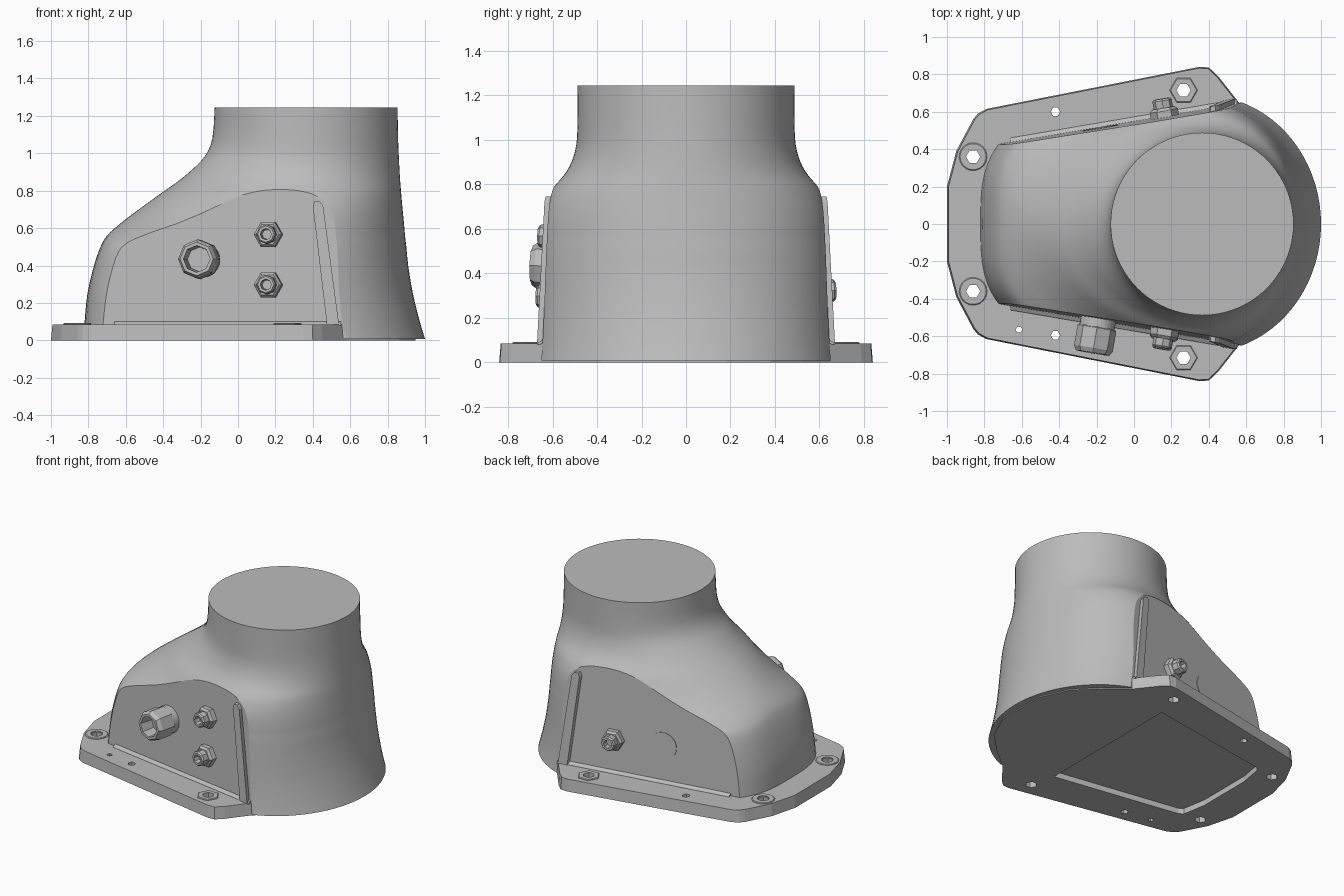
import bpy, bmesh, math
from mathutils import Vector

cube = bpy.data.objects.get("Cube")
if cube:
    bpy.data.objects.remove(cube, do_unlink=True)

GREY = (0.5, 0.5, 0.5, 1)
metal = bpy.data.materials.new("cast_grey")
metal.use_nodes = True
metal.diffuse_color = GREY
metal.node_tree.nodes["Principled BSDF"].inputs["Base Color"].default_value = GREY


def finish(name, bm, smooth=True, flat_faces=()):
    """Turn a bmesh into an object, smooth except over sharp edges."""
    bmesh.ops.recalc_face_normals(bm, faces=bm.faces)
    for f in bm.faces:
        f.smooth = smooth
    for e in bm.edges:
        e.smooth = e.calc_face_angle(0) < math.radians(35)
    for f in flat_faces:
        for e in f.edges:
            e.smooth = False
    mesh = bpy.data.meshes.new(name)
    bm.to_mesh(mesh)
    bm.free()
    obj = bpy.data.objects.new(name, mesh)
    obj.data.materials.append(metal)
    bpy.context.collection.objects.link(obj)
    return obj


def skin(bm, rings, closed=False):
    """Bridge rings of points; cap the ends or close the loop."""
    loops = [[bm.verts.new(p) for p in ring] for ring in rings]
    pairs = list(zip(loops, loops[1:]))
    if closed:
        pairs.append((loops[-1], loops[0]))
    else:
        bm.faces.new(loops[0])
        bm.faces.new(loops[-1])
    for a, b in pairs:
        for i in range(len(a)):
            j = (i + 1) % len(a)
            bm.faces.new((a[i], a[j], b[j], b[i]))


def lathe(name, base, axis, profile, sides, closed=False, smooth=False):
    """Turn a (radius, height) profile round an axis."""
    turn = Vector(axis).to_track_quat("Z", "Y")
    angles = [math.tau * i / sides for i in range(sides)]
    bm = bmesh.new()
    skin(bm, [[Vector(base) + turn @ Vector((r * math.cos(a), r * math.sin(a), h))
               for a in angles] for r, h in profile], closed)
    return finish(name, bm, smooth)


def prism(name, half, z0, z1, top_scale=1):
    """Upright slab from half an outline mirrored over y."""
    outline = half + [(x, -y) for x, y in reversed(half)]
    bm = bmesh.new()
    skin(bm, [[(x * s, y * s, z) for x, y in outline]
              for z, s in ((z0, 1), (z1, top_scale))])
    return finish(name, bm, False)


def cut(obj, cutter):
    mod = obj.modifiers.new("cut", "BOOLEAN")
    mod.operation, mod.solver, mod.object = "DIFFERENCE", "EXACT", cutter
    bpy.context.view_layer.objects.active = obj
    bpy.ops.object.modifier_apply(modifier=mod.name)
    bpy.data.objects.remove(cutter, do_unlink=True)


# Flat side walls: slope along x and draft along z
SLOPE, DRAFT = 0.17, 0.03


def wall(x, z, side):
    return Vector((x, side * (0.55 + SLOPE * x - DRAFT * (z - 0.09)), z))


def wall_normal(side):
    return Vector((-SLOPE, side, DRAFT)).normalized()


# Housing levels: height, left edge, right edge, half width, squareness of left end
LEVELS = [
    (0.008, -0.825, 1.0, 0.69, 3.1), (0.1, -0.82, 0.972, 0.68, 3.1),
    (0.25, -0.805, 0.935, 0.67, 3.1), (0.4, -0.77, 0.91, 0.665, 3.1),
    (0.5, -0.735, 0.9, 0.66, 3), (0.56, -0.7, 0.893, 0.655, 2.5),
    (0.62, -0.635, 0.888, 0.65, 2.1), (0.7, -0.53, 0.88, 0.635, 1.9),
    (0.78, -0.42, 0.873, 0.6, 1.9), (0.84, -0.335, 0.868, 0.55, 1.95),
    (0.9, -0.26, 0.864, 0.515, 2), (0.98, -0.18, 0.86, 0.493, 2),
    (1.08, -0.137, 0.856, 0.488, 2), (1.245, -0.125, 0.853, 0.488, 2),
]
CENTRE, STEPS, AROUND = 0.365, 3, 80


def smooth_levels():
    """Catmull-Rom interpolation between the levels."""
    last = len(LEVELS) - 1
    for i in range(last):
        quad = [LEVELS[min(max(k, 0), last)] for k in range(i - 1, i + 3)]
        for s in range(STEPS):
            t = s / STEPS
            yield [b + t / 2 * (c - a + t * (2 * a - 5 * b + 4 * c - d
                   + t * (3 * (b - c) + d - a))) for a, b, c, d in zip(*quad)]
    yield LEVELS[-1]


def section(z, left, right, width, power):
    pts = []
    for i in range(AROUND):
        a = math.tau * i / AROUND
        c, s = math.cos(a), math.sin(a)
        n, reach = (2, right - CENTRE) if c > 0 else (power, CENTRE - left)
        pts.append((CENTRE + math.copysign(abs(c) ** (2 / n), c) * reach,
                    math.copysign(abs(s) ** (2 / n), s) * width, z))
    return pts


# Housing: loft, then slice the flat walls
bm = bmesh.new()
skin(bm, [section(*lv) for lv in smooth_levels()])
flats = []
for side in (-1, 1):
    bmesh.ops.bisect_plane(bm, geom=bm.verts[:] + bm.edges[:] + bm.faces[:],
                           plane_co=wall(0, 0.09, side), plane_no=wall_normal(side),
                           clear_outer=True)
    rim = [e for e in bm.edges if e.is_boundary]
    flats += bmesh.ops.holes_fill(bm, edges=rim, sides=0)["faces"]
housing = finish("housing", bm, True, flats)

# Mounting flange
flange = prism("mounting_flange", [
    (-1, 0.2), (-0.95, 0.39), (-0.86, 0.56), (-0.835, 0.59), (-0.79, 0.615),
    (0.35, 0.84), (0.4, 0.837), (0.45, 0.79), (0.56, 0.65),
    (0.72, 0.52), (0.86, 0.38), (0.95, 0.18)], 0, 0.085, 0.992)

# Shallow pocket underneath
POCKET = [(-0.76, 0.2), (-0.73, 0.37), (-0.7, 0.39), (0.22, 0.54)]
for part in (housing, flange):
    cut(part, prism("pocket_cutter", POCKET, -0.1, 0.04))

# Bolt holes with low pads, and small pin holes
UP = (0, 0, 1)
for side in (-1, 1):
    for place, x, y, sides in (("rear", -0.86, 0.36, 20), ("front", 0.265, 0.715, 6)):
        cut(flange, lathe("hole_cutter", (x, side * y, 0), UP,
                          [(0.038, -0.1), (0.038, 0.2)], 6))
        lathe(f"{place}_bolt_pad", (x, side * y, 0.08), UP,
              [(0.038, 0), (0.075, 0), (0.075, 0.008), (0.07, 0.012), (0.038, 0.012)],
              sides if sides == 6 else 18, True)
for x, y, r in ((-0.42, 0.6, 0.025), (-0.42, -0.595, 0.025), (-0.615, -0.565, 0.018)):
    cut(flange, lathe("pin_cutter", (x, y, 0), UP, [(r, -0.1), (r, 0.2)], 6))

# Upright rib at the end of each flat wall
RIB = [(0.475, 0.085), (0.4, 0.72), (0.41, 0.745), (0.435, 0.745), (0.455, 0.72), (0.54, 0.085)]
for side, label in ((-1, "right"), (1, "left")):
    bm = bmesh.new()
    skin(bm, [[wall(x, z, side) + Vector((0, side * d, 0)) for x, z in RIB]
              for d in (-0.04, 0.028)])
    finish(f"{label}_rib", bm, False)

# Foot strip where each wall meets the flange
for side, label in ((-1, "right"), (1, "left")):
    bm = bmesh.new()
    skin(bm, [[wall(x, 0.08, side) + Vector((0, side * d, h)) for d, h in
               ((-0.02, 0), (0.025, 0), (0.02, 0.01), (0, 0.022), (-0.02, 0.022))]
              for x in (-0.66, 0.55)])
    finish(f"{label}_foot_strip", bm, False)

# Large port on the right wall
lathe("large_port_collar", wall(-0.19, 0.43, -1), wall_normal(-1),
      [(0.095, -0.03), (0.095, 0.05)], 24, smooth=True)
lathe("large_port_nut", wall(-0.19, 0.43, -1), wall_normal(-1),
      [(0.09, 0.04), (0.105, 0.05), (0.105, 0.16), (0.09, 0.185),
       (0.072, 0.185), (0.066, 0.09)], 8)

# Small hex fittings
for side, z in ((-1, 0.565), (-1, 0.295), (1, 0.32)):
    base, axis = wall(0.165, z, side), wall_normal(side)
    lathe("fitting_hex", base, axis, [(0.076, -0.03), (0.076, 0.035), (0.062, 0.05)], 6)
    lathe("fitting_tip", base, axis,
          [(0.052, 0.03), (0.052, 0.09), (0.044, 0.1), (0.03, 0.1), (0.026, 0.06)], 8)

# Blanked port on the left wall
lathe("port_blank", wall(-0.18, 0.34, 1), wall_normal(1),
      [(0.095, -0.004), (0.095, 0.004)], 28)
